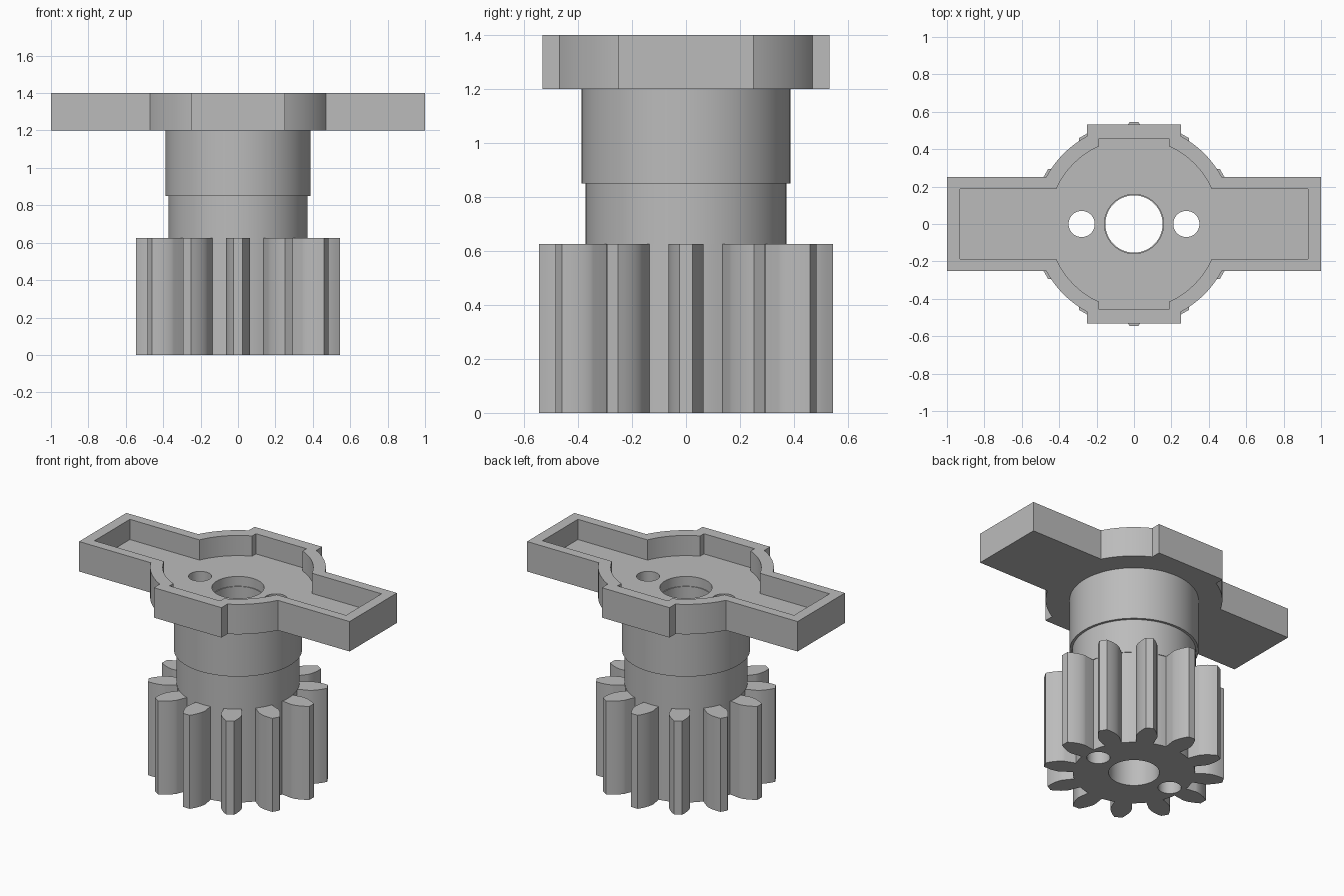
import bpy
import bmesh
from math import sin, cos, tan, acos, asin, pi, radians

if "Cube" in bpy.data.objects:
    bpy.data.objects.remove(bpy.data.objects["Cube"], do_unlink=True)

GREY = (0.5, 0.5, 0.5, 1)
grey = bpy.data.materials.new("plain grey")
grey.use_nodes = True
grey.diffuse_color = GREY
grey.node_tree.nodes["Principled BSDF"].inputs["Base Color"].default_value = GREY


def prism(name, outline, z0, z1):
    """Solid made by extruding a counter-clockwise outline."""
    bm = bmesh.new()
    face = bm.faces.new([bm.verts.new((x, y, z0)) for x, y in outline])
    out = bmesh.ops.extrude_face_region(bm, geom=[face], use_keep_orig=True)
    top = [v for v in out["geom"] if isinstance(v, bmesh.types.BMVert)]
    bmesh.ops.translate(bm, verts=top, vec=(0, 0, z1 - z0))
    bmesh.ops.recalc_face_normals(bm, faces=bm.faces)
    mesh = bpy.data.meshes.new(name)
    bm.to_mesh(mesh)
    bm.free()
    mesh.materials.append(grey)
    ob = bpy.data.objects.new(name, mesh)
    bpy.context.collection.objects.link(ob)
    return ob


def circle(r, cx=0, n=96):
    return [(cx + r * cos(2 * pi * i / n), r * sin(2 * pi * i / n)) for i in range(n)]


def cut(ob, outlines, z0, z1):
    """Subtract prisms from a part, then shade it."""
    bpy.ops.object.select_all(action="DESELECT")
    bpy.context.view_layer.objects.active = ob
    ob.select_set(True)
    for outline in outlines:
        cutter = prism("cutter", outline, z0, z1)
        cutter.hide_render = True
        mod = ob.modifiers.new("cut", "BOOLEAN")
        mod.operation, mod.solver, mod.object = "DIFFERENCE", "EXACT", cutter
        bpy.ops.object.modifier_apply(modifier=mod.name)
        bpy.data.objects.remove(cutter, do_unlink=True)


def shade(ob):
    bpy.ops.object.select_all(action="DESELECT")
    bpy.context.view_layer.objects.active = ob
    ob.select_set(True)
    bpy.ops.object.shade_smooth_by_angle(angle=radians(25))


def gear_outline(teeth, tip, root):
    """Involute teeth with radial flanks below the base circle."""
    pitch = tip * teeth / (teeth + 2)
    base = pitch * cos(radians(20))
    half_base = pi / (2 * teeth) + tan(radians(20)) - radians(20)
    flank = [(root, half_base)]
    for i in range(9):
        r = base + (tip - base) * (i / 8) ** 1.5
        a = acos(min(1, base / r))
        flank.append((r, half_base - (tan(a) - a)))
    tooth = [(r, -t) for r, t in flank] + [(r, t) for r, t in reversed(flank)]
    gap = 2 * pi / teeth - 2 * half_base
    tooth += [(root, half_base + gap * k / 4) for k in (1, 2, 3)]
    return [(r * cos(t + 2 * pi * k / teeth), r * sin(t + 2 * pi * k / teeth))
            for k in range(teeth) for r, t in tooth]


def horn_outline(length, half, radius):
    """Two arms, a round hub and flat lugs, mirrored from one quarter."""
    a0 = asin(half / radius)
    a1 = pi / 2 - a0
    arc = [a0 + (a1 - a0) * i / 12 for i in range(13)]
    quarter = [(length, half)] + [(radius * cos(a), radius * sin(a)) for a in arc]
    quarter.append((half, radius))
    upper = quarter + [(-x, y) for x, y in reversed(quarter)]
    return upper + [(-x, -y) for x, y in upper]


# Bores shared by all the stacked parts
pin_holes = [circle(0.07, side * 0.28, 48) for side in (-1, 1)]
bore = circle(0.153)

# Toothed pinion and the two collars above it
pinion = prism("pinion_gear", gear_outline(12, 0.545, 0.368), 0, 0.625)
lower = prism("lower_collar", circle(0.372), 0.625, 0.85)
upper = prism("upper_collar", circle(0.388), 0.85, 1.2)
for part in (pinion, lower, upper):
    cut(part, [bore] + pin_holes, -0.1, 1.5)
    shade(part)

# Two-armed plate with a recessed pocket
horn = prism("arm_plate", horn_outline(1.0, 0.25, 0.532), 1.2, 1.4)
cut(horn, [horn_outline(0.93, 0.187, 0.456)], 1.265, 1.5)
cut(horn, [circle(0.158)] + pin_holes, 1.1, 1.5)
shade(horn)
